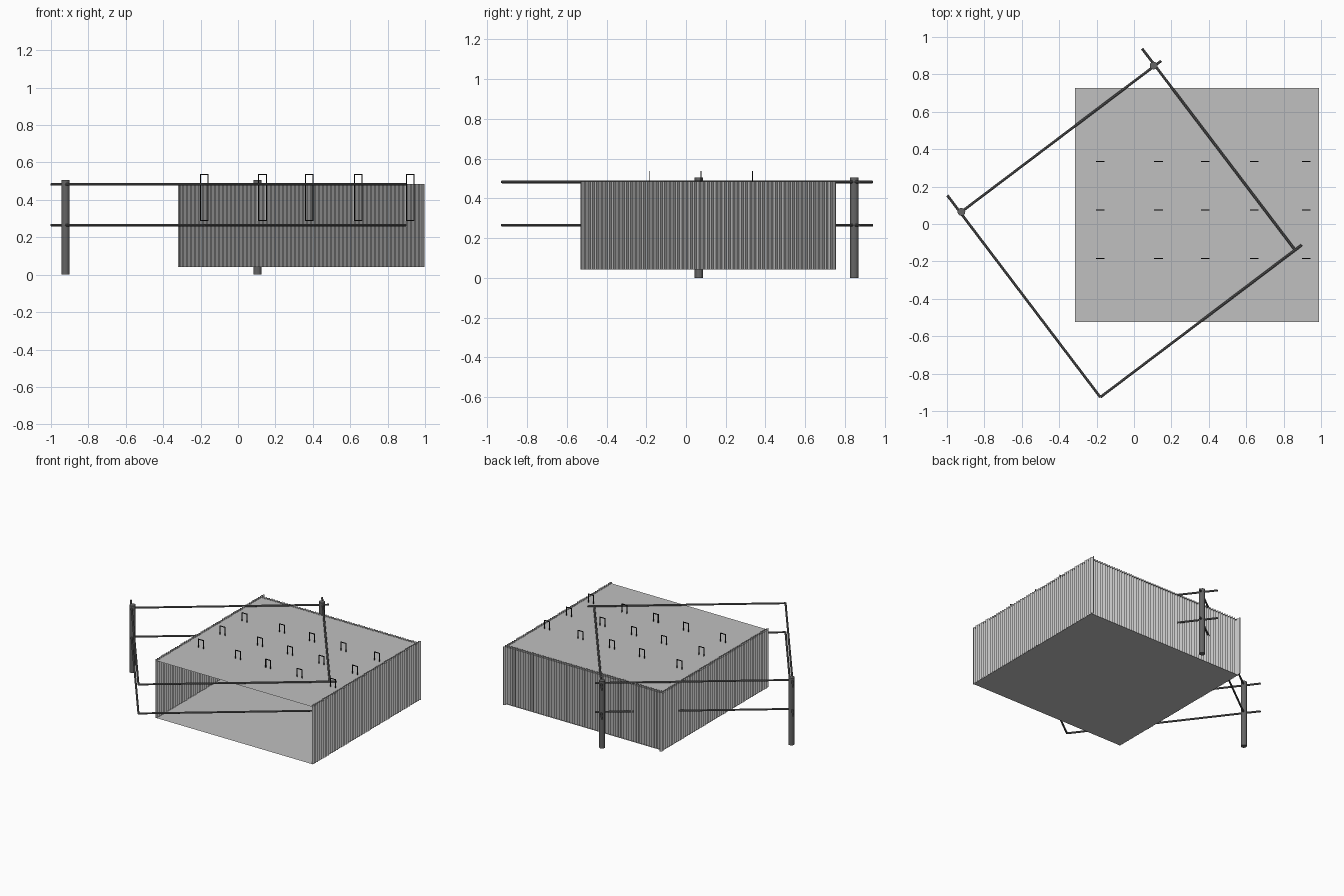
import bpy, bmesh, math
from mathutils import Vector

if "Cube" in bpy.data.objects:
    bpy.data.objects.remove(bpy.data.objects["Cube"])


def material(name, rgb):
    m = bpy.data.materials.new(name)
    m.diffuse_color = (*rgb, 1)
    m.use_nodes = True
    m.node_tree.nodes["Principled BSDF"].inputs["Base Color"].default_value = m.diffuse_color
    return m


SHEET = material("pale grey sheet", (0.53, 0.53, 0.53))
STEEL = material("dark grey steel", (0.13, 0.13, 0.13))
BLACK = material("black", (0.012, 0.012, 0.012))


def finish(name, bm, mat):
    mesh = bpy.data.meshes.new(name)
    bm.to_mesh(mesh)
    bm.free()
    ob = bpy.data.objects.new(name, mesh)
    bpy.context.collection.objects.link(ob)
    mesh.materials.append(mat)
    return ob


def rod(name, a, b, r, mat, sides):
    a, b = Vector(a), Vector(b)
    bm = bmesh.new()
    bmesh.ops.create_cone(bm, cap_ends=True, segments=sides, radius1=r, radius2=r,
                          depth=(b - a).length)
    ob = finish(name, bm, mat)
    ob.location = (a + b) / 2
    ob.rotation_euler = (b - a).to_track_quat('Z', 'Y').to_euler()
    return ob


def panel(name, x0, x1, y0, y1, z):
    bm = bmesh.new()
    bm.faces.new([bm.verts.new(p) for p in
                  ((x0, y0, z), (x1, y0, z), (x1, y1, z), (x0, y1, z))])
    return finish(name, bm, SHEET)


def corrugated(name, a, b, z0, z1, waves, amp):
    """Wavy upright sheet between two plan points."""
    a, b = Vector(a), Vector(b)
    d = (b - a).normalized()
    side = Vector((-d.y, d.x))
    bm = bmesh.new()
    last = None
    n = waves * 4
    for i in range(n + 1):
        p = a.lerp(b, i / n) + side * amp * math.sin(i * math.pi / 2)
        pair = [bm.verts.new((p.x, p.y, z)) for z in (z0, z1)]
        if last:
            bm.faces.new((last[0], pair[0], pair[1], last[1]))
        last = pair
    return finish(name, bm, SHEET)


# shed: floor, roof and three corrugated walls, open at the front
panel("floor", -0.316, 0.99, -0.525, 0.728, 0.042)
panel("roof", -0.316, 0.99, -0.525, 0.728, 0.473)
corrugated("left_wall", (-0.313, -0.53), (-0.313, 0.755), 0.042, 0.484, 60, 0.007)
corrugated("right_wall", (0.989, -0.53), (0.989, 0.755), 0.042, 0.484, 60, 0.007)
corrugated("back_wall", (-0.316, 0.722), (0.99, 0.722), 0.042, 0.484, 61, 0.007)

# thin rectangular loops standing through the roof
W, H0, H1, T = 0.046, 0.288, 0.538, 0.005
for y in (-0.185, 0.075, 0.335):
    for x in (-0.18, 0.131, 0.381, 0.643, 0.921):
        bm = bmesh.new()
        rings = []
        for o in (0, T):
            for dy in (-T / 2, T / 2):
                w = W / 2 - o
                rings.append([bm.verts.new((x + sx * w, y + dy, z)) for sx, z in
                              ((-1, H0 + o), (1, H0 + o), (1, H1 - o), (-1, H1 - o))])
        for p, q in ((0, 1), (1, 3), (3, 2), (2, 0)):
            for i in range(4):
                j = (i + 1) % 4
                bm.faces.new((rings[p][i], rings[p][j], rings[q][j], rings[q][i]))
        bmesh.ops.recalc_face_normals(bm, faces=bm.faces)
        finish("roof_loop", bm, BLACK)

# fence posts
for x, y in ((-0.923, 0.065), (0.105, 0.847)):
    post = rod("fence_post", (x, y, 0), (x, y, 0.505), 0.021, STEEL, 12)

# fence rails, two heights on four sides
SIDES = (((-0.923, 0.065), (0.145, 0.872)), ((0.043, 0.938), (0.862, -0.14)),
         ((0.897, -0.112), (-0.18, -0.926)), ((-0.18, -0.926), (-0.998, 0.153)))
for a, b in SIDES:
    for z in (0.265, 0.483):
        rod("fence_rail", (*a, z), (*b, z), 0.007, STEEL, 8)
